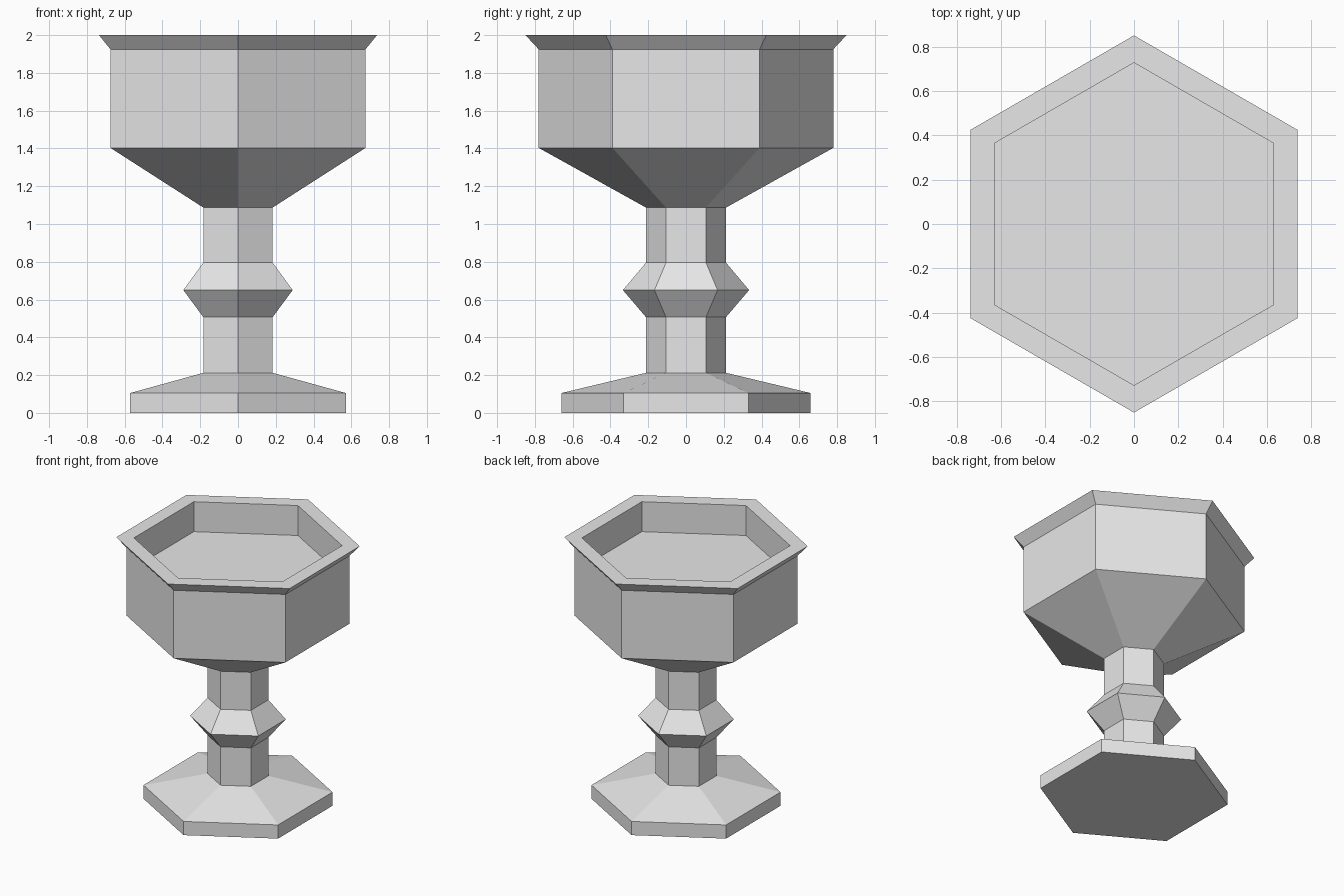
import bpy
import bmesh
from math import cos, sin, tau

cube = bpy.data.objects.get("Cube")
if cube:
    bpy.data.objects.remove(cube, do_unlink=True)

SIDES = 6

# Single plain grey material
grey = bpy.data.materials.new("plain_grey")
grey.use_nodes = True
colour = (0.8, 0.8, 0.8, 1)
grey.diffuse_color = colour
grey.node_tree.nodes["Principled BSDF"].inputs["Base Color"].default_value = colour

# Corner radius and height, from the underside of the foot to the bowl floor
foot = [(0.66, 0), (0.66, 0.105), (0.212, 0.212)]
knop = [(0.212, 0.507), (0.334, 0.65), (0.212, 0.795)]
bowl = [(0.212, 1.087), (0.78, 1.403), (0.78, 1.925)]
rim = [(0.85, 2.0), (0.727, 2.0)]
bowl_floor = [(0.727, 1.77)]


def hexagonal_lathe(name, profile, material):
    """Sweep a profile round z with a corner facing the front, capping both ends."""
    bm = bmesh.new()
    rings = []
    for radius, z in profile:
        angles = [tau * (i / SIDES + 0.25) for i in range(SIDES)]
        rings.append([bm.verts.new((radius * cos(a), radius * sin(a), z)) for a in angles])
    for low, high in zip(rings, rings[1:]):
        for i in range(SIDES):
            j = (i + 1) % SIDES
            bm.faces.new((low[i], low[j], high[j], high[i]))
    bm.faces.new(reversed(rings[0]))
    bm.faces.new(rings[-1])
    bmesh.ops.recalc_face_normals(bm, faces=bm.faces)
    mesh = bpy.data.meshes.new(name)
    bm.to_mesh(mesh)
    bm.free()
    mesh.materials.append(material)
    obj = bpy.data.objects.new(name, mesh)
    bpy.context.collection.objects.link(obj)
    return obj


# Foot, stem with knop, bowl and rim as one closed flat-faced body
hexagonal_lathe("goblet", foot + knop + bowl + rim + bowl_floor, grey)
